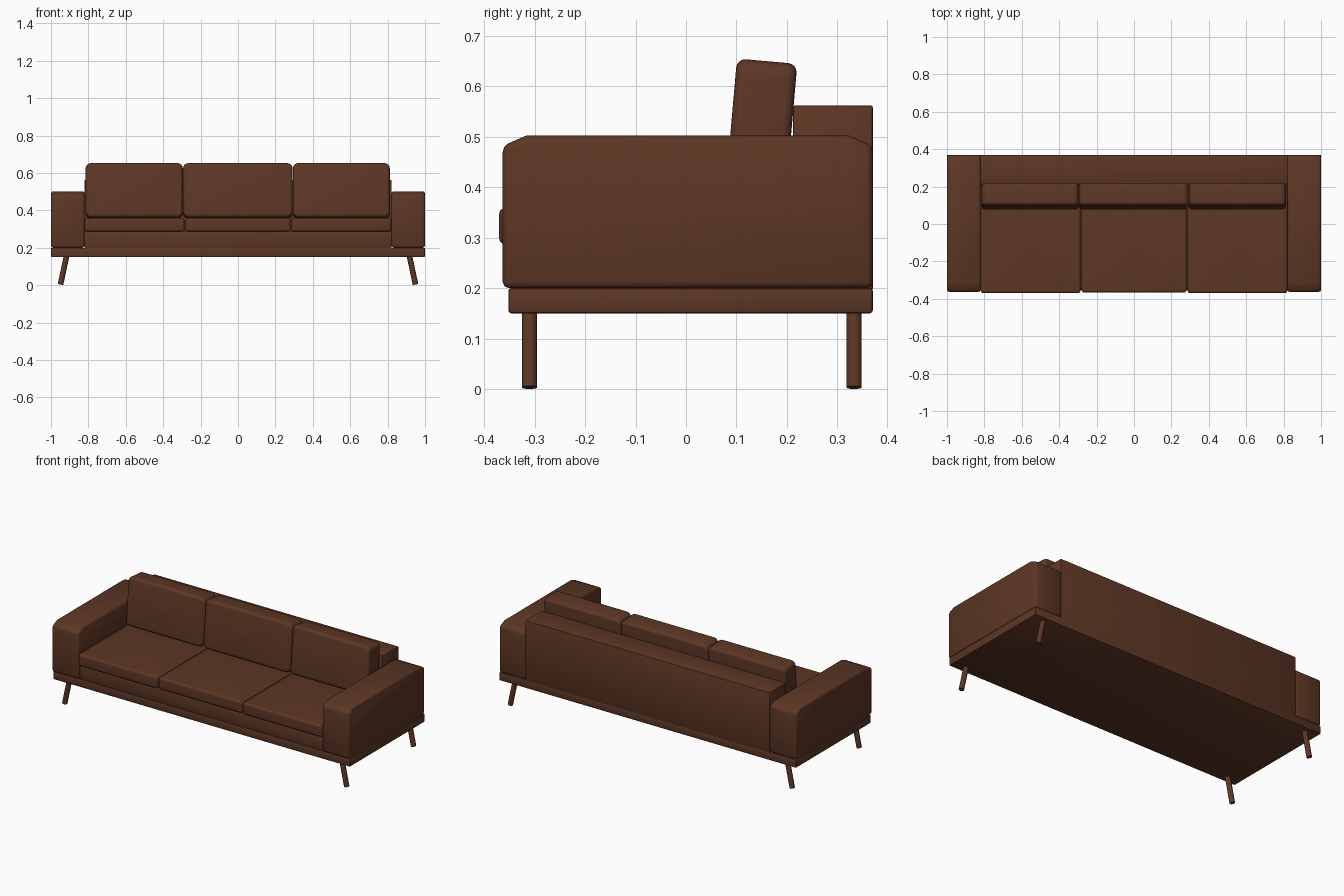
import bpy, bmesh, math
from mathutils import Matrix, Vector

if "Cube" in bpy.data.objects:
    bpy.data.objects.remove(bpy.data.objects["Cube"])

brown = bpy.data.materials.new("brown leather")
brown.diffuse_color = (0.11, 0.038, 0.018, 1)
brown.use_nodes = True
brown.node_tree.nodes["Principled BSDF"].inputs["Base Color"].default_value = brown.diffuse_color


def finish(name, bm, angle=40):
    bmesh.ops.recalc_face_normals(bm, faces=bm.faces)
    me = bpy.data.meshes.new(name)
    bm.to_mesh(me)
    bm.free()
    me.materials.append(brown)
    ob = bpy.data.objects.new(name, me)
    bpy.context.collection.objects.link(ob)
    bpy.ops.object.select_all(action='DESELECT')
    ob.select_set(True)
    bpy.context.view_layer.objects.active = ob
    bpy.ops.object.shade_smooth_by_angle(angle=math.radians(angle))
    return ob


def box_bm(lo, hi):
    lo, hi = Vector(lo), Vector(hi)
    bm = bmesh.new()
    bmesh.ops.create_cube(bm, size=1, matrix=Matrix.Translation((lo + hi) / 2) @ Matrix.Diagonal((*(hi - lo), 1)))
    return bm


def bevel(bm, width, segments, axis=None):
    """Bevel sharp edges, or only those running along one axis."""
    bm.normal_update()
    edges = []
    for e in bm.edges:
        d = (e.verts[0].co - e.verts[1].co).normalized()
        if axis is None:
            if e.calc_face_angle(0) > math.radians(50):
                edges.append(e)
        elif abs(d[axis]) > 0.99:
            edges.append(e)
    bmesh.ops.bevel(bm, geom=edges, offset=width, segments=segments, profile=0.5, affect='EDGES')


def box(name, lo, hi, width=0.0, segments=2):
    bm = box_bm(lo, hi)
    if width:
        bevel(bm, width, segments)
    return finish(name, bm)


def cushion(name, lo, hi, axis, corner, edge, tilt=0):
    """Pad with large corners around one axis and a softly rolled rim."""
    bm = box_bm(lo, hi)
    bevel(bm, corner, 4, axis)
    bm.normal_update()
    rim = [e for e in bm.edges
           if sum(abs(f.normal[axis]) > 0.9 for f in e.link_faces) == 1]
    bmesh.ops.bevel(bm, geom=rim, offset=edge, segments=4, profile=0.5, affect='EDGES')
    centre = (Vector(lo) + Vector(hi)) / 2
    bmesh.ops.rotate(bm, verts=bm.verts, cent=centre, matrix=Matrix.Rotation(math.radians(tilt), 3, 'X'))
    return finish(name, bm, 60)


# platform, seat base and backrest frame
box("platform", (-1, -0.352, 0.15), (1, 0.37, 0.20), 0.006)
box("seat_base", (-0.822, -0.348, 0.195), (0.822, 0.25, 0.29), 0.004)
box("backrest", (-0.822, 0.212, 0.195), (0.822, 0.37, 0.562), 0.004)

# seat and back cushions, three of each
for name, x0, x1, front in (("left", -0.82, -0.286, -0.37),
                            ("middle", -0.282, 0.282, -0.366),
                            ("right", 0.286, 0.82, -0.37)):
    cushion(name + "_seat_cushion", (x0, front, 0.287), (x1, 0.215, 0.359), 2, 0.015, 0.012)
for name, x0, x1 in (("left", -0.815, -0.295), ("middle", -0.294, 0.292), ("right", 0.293, 0.812)):
    cushion(name + "_back_cushion", (x0, 0.088, 0.358), (x1, 0.208, 0.65), 1, 0.03, 0.018, -5)

# arms: side profile with cut top corners, extruded across
arm_profile = [(-0.363, 0.20), (0.37, 0.20), (0.37, 0.482), (0.322, 0.502), (-0.317, 0.502), (-0.363, 0.482)]
for name, x0 in (("left_arm", -1), ("right_arm", 0.82)):
    bm = bmesh.new()
    face = bm.faces.new([bm.verts.new((x0, y, z)) for y, z in arm_profile])
    ext = bmesh.ops.extrude_face_region(bm, geom=[face])
    bmesh.ops.translate(bm, vec=(0.18, 0, 0), verts=[v for v in ext["geom"] if isinstance(v, bmesh.types.BMVert)])
    bmesh.ops.recalc_face_normals(bm, faces=bm.faces)
    bevel(bm, 0.012, 2)
    finish(name, bm, 60)

# splayed legs
for sx, side in ((-1, "left"), (1, "right")):
    for y, end in ((-0.31, "front"), (0.333, "back")):
        bm = bmesh.new()
        bmesh.ops.create_cone(bm, cap_ends=True, segments=16, radius1=0.015, radius2=0.015, depth=0.155)
        bmesh.ops.rotate(bm, verts=bm.verts, matrix=Matrix.Rotation(math.radians(-12 * sx), 3, 'Y'))
        bmesh.ops.translate(bm, verts=bm.verts, vec=(0.933 * sx, y, 0.079))
        finish(end + "_" + side + "_leg", bm)
